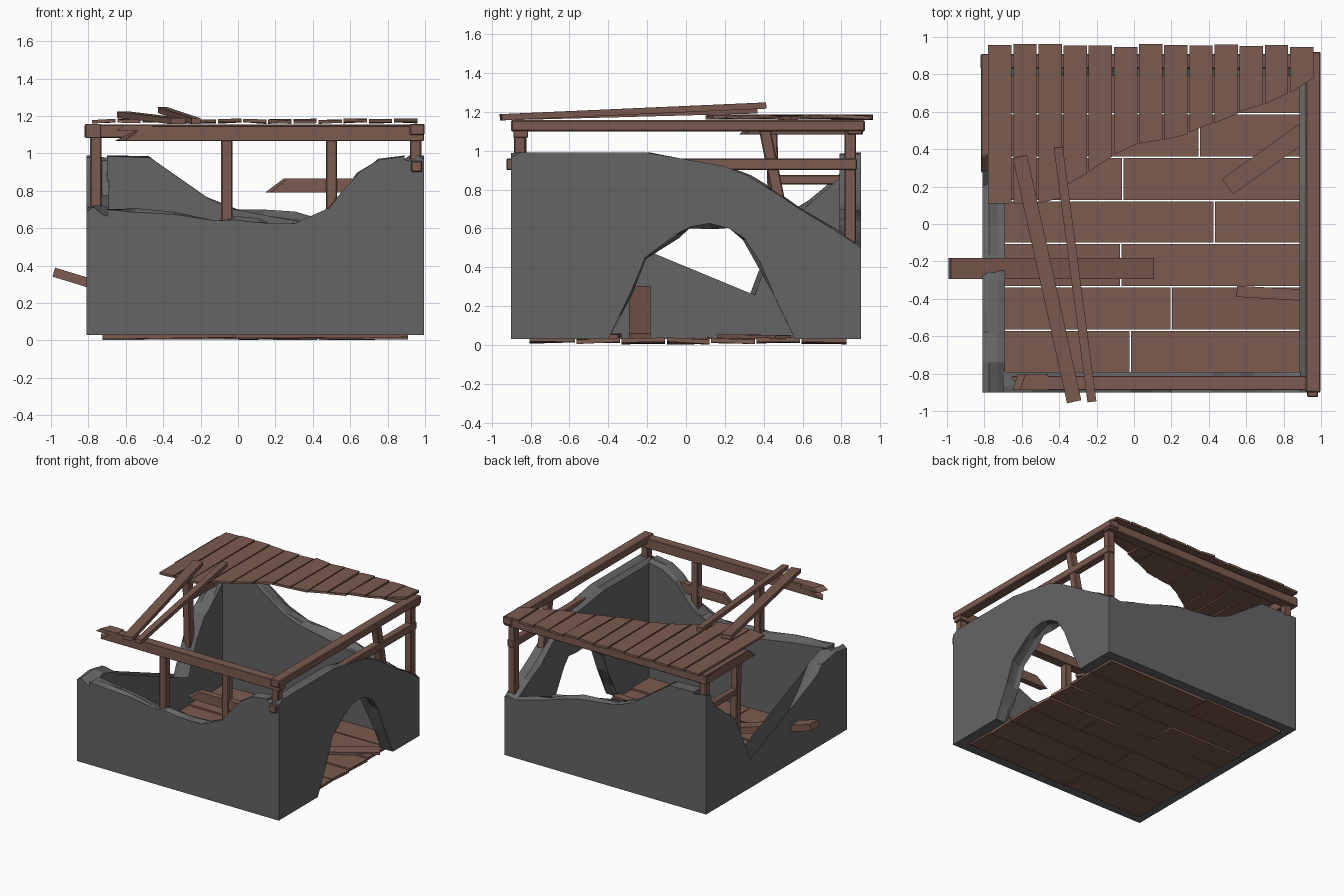
import bpy, bmesh, random
from mathutils import Vector

random.seed(4)


def material(name, rgb):
    m = bpy.data.materials.new(name)
    m.diffuse_color = (*rgb, 1)
    return m


STONE = material("stone", (0.13, 0.13, 0.13))
WOOD = material("wood", (0.20, 0.105, 0.08))


def finish(name, bm, mat):
    bmesh.ops.recalc_face_normals(bm, faces=bm.faces)
    me = bpy.data.meshes.new(name)
    bm.to_mesh(me)
    bm.free()
    ob = bpy.data.objects.new(name, me)
    me.materials.append(mat)
    bpy.context.collection.objects.link(ob)
    return ob


def wall(name, outline, place, depth=0.11, rough=0.018):
    """Ruined wall: outline of (along, z) swept through its thickness with chipped edges."""
    bm = bmesh.new()
    t0, t1 = min(p[0] for p in outline), max(p[0] for p in outline)
    rings = []
    for f, drop in ((0, 0.0), (0.3, -0.008), (0.7, 0.0), (1, 0.014)):
        ring = []
        for t, z in outline:
            if f > 0 and z > 0.04:
                z += random.uniform(-rough, rough) - drop
                if t0 < t < t1:
                    t += random.uniform(-rough, rough)
            ring.append(bm.verts.new(place(t, f * depth, min(z, 0.99))))
        rings.append(ring)
    n = len(outline)
    for a, b in zip(rings, rings[1:]):
        for i in range(n):
            j = (i + 1) % n
            bm.faces.new((a[i], a[j], b[j], b[i]))
    caps = [bm.faces.new(rings[0]), bm.faces.new(rings[-1])]
    bmesh.ops.triangulate(bm, faces=caps)
    return finish(name, bm, STONE)


def beam(name, p0, p1, w, h, up=(0, 0, 1), cut0=(0,) * 4, cut1=(0,) * 4, bevel=0.006):
    """Timber from p0 to p1; cut0/cut1 shift the four end corners inward to splinter the end."""
    p0, p1 = Vector(p0), Vector(p1)
    d = (p1 - p0).normalized()
    side = d.cross(Vector(up)).normalized()
    top = side.cross(d)
    bm = bmesh.new()
    ends = []
    for p, cut, s in ((p0, cut0, 1), (p1, cut1, -1)):
        ends.append([bm.verts.new(p + side * a * w / 2 + top * b * h / 2 + d * c * s)
                     for (a, b), c in zip(((-1, -1), (1, -1), (1, 1), (-1, 1)), cut)])
    bm.faces.new(ends[0])
    bm.faces.new(ends[1])
    for i in range(4):
        j = (i + 1) % 4
        bm.faces.new((ends[0][i], ends[0][j], ends[1][j], ends[1][i]))
    ob = finish(name, bm, WOOD)
    if bevel:
        m = ob.modifiers.new("worn_edges", "BEVEL")
        m.width, m.segments = bevel, 1
    return ob


def plank(name, x0, x1, y0, y1, z, th, skew=(0, 0), tilt=0.004):
    """Flat board; skew moves the two near corners in y, tilt makes it lie unevenly."""
    bm = bmesh.new()
    xy = [(x0, y0 + skew[0]), (x1, y0 + skew[1]), (x1, y1), (x0, y1)]
    dz = [random.uniform(-tilt, tilt) for _ in xy]
    lo = [bm.verts.new((x, y, z + d)) for (x, y), d in zip(xy, dz)]
    hi = [bm.verts.new((x, y, z + d + th)) for (x, y), d in zip(xy, dz)]
    bm.faces.new(lo)
    bm.faces.new(hi)
    for i in range(4):
        j = (i + 1) % 4
        bm.faces.new((lo[i], lo[j], hi[j], hi[i]))
    return finish(name, bm, WOOD)


# Stone walls
wall("front_wall", [(-0.70, 0.03), (0.89, 0.03), (0.89, 0.985), (0.75, 0.965), (0.65, 0.90),
     (0.56, 0.80), (0.49, 0.71), (0.42, 0.65), (0.30, 0.625), (0.2, 0.61), (0.1, 0.63),
     (-0.02, 0.645), (-0.12, 0.64), (-0.35, 0.675), (-0.55, 0.685), (-0.70, 0.70)],
     lambda t, d, z: (t, -0.90 + d, z))
wall("back_wall", [(-0.70, 0.03), (0.89, 0.03), (0.89, 0.50), (0.75, 0.54), (0.6, 0.58),
     (0.45, 0.63), (0.3, 0.665), (0.15, 0.68), (0, 0.70), (-0.13, 0.73), (-0.25, 0.80),
     (-0.4, 0.92), (-0.48, 0.985), (-0.70, 0.99)],
     lambda t, d, z: (t, 0.90 - d, z))
wall("left_wall", [(-0.9, 0.03), (0.9, 0.03), (0.9, 0.99), (0.85, 0.98), (0.8, 0.88),
     (0.72, 0.79), (0.62, 0.73), (0.55, 0.69), (0.47, 0.55), (0.38, 0.36), (0.3, 0.17),
     (0.2, 0.12), (0, 0.16), (-0.18, 0.24), (-0.3, 0.36), (-0.45, 0.52), (-0.58, 0.68),
     (-0.75, 0.71), (-0.9, 0.69)],
     lambda t, d, z: (-0.81 + d, t, z), depth=0.12)
wall("right_arch_wall", [(-0.9, 0.03), (-0.40, 0.03), (-0.36, 0.14), (-0.28, 0.28), (-0.21, 0.45),
     (-0.05, 0.57), (0.03, 0.61), (0.12, 0.625), (0.22, 0.60), (0.30, 0.55), (0.38, 0.43),
     (0.46, 0.24), (0.56, 0.03), (0.9, 0.03), (0.9, 0.50), (0.75, 0.60), (0.6, 0.69),
     (0.45, 0.79), (0.32, 0.87), (0.2, 0.92), (0, 0.955), (-0.2, 0.99), (-0.55, 0.99),
     (-0.85, 0.99), (-0.9, 0.965)],
     lambda t, d, z: (0.995 - d, t, z))

# Floor boards, each row split at one joint
joints = [-0.02, 0.20, -0.07, 0.43, -0.06, 0.35, 0.0]
edges = [-0.81, -0.567, -0.335, -0.103, 0.125, 0.358, 0.59, 0.83]
for i, j in enumerate(joints):
    for k, (a, b) in enumerate(((-0.725, j - 0.004), (j + 0.004, 0.91))):
        plank(f"floor_board_{i}_{k}", a, b, edges[i] + 0.004, edges[i + 1] - 0.004,
              0.01, 0.022, tilt=0.008)

# Posts: name, bottom, top
for name, b, t in [("front_left_post", (-0.06, -0.85, 0.6), (-0.06, -0.85, 1.08)),
                   ("front_middle_post", (0.50, -0.85, 0.65), (0.50, -0.85, 1.08)),
                   ("front_right_post", (0.95, -0.855, 0.88), (0.95, -0.855, 1.11)),
                   ("back_right_post", (0.95, 0.845, 0.44), (0.95, 0.845, 1.11)),
                   ("back_left_post", (-0.76, 0.845, 0.94), (-0.76, 0.845, 1.10)),
                   ("left_post", (-0.76, 0.46, 0.45), (-0.76, 0.44, 1.09)),
                   ("right_leaning_post", (0.95, 0.48, 0.74), (0.95, 0.405, 1.11))]:
    beam(name, b, t, 0.06, 0.06, up=(0, 1, 0))

# Top frame
beam("right_top_beam", (0.958, -0.90, 1.128), (0.958, 0.92, 1.128), 0.08, 0.058)
beam("back_top_beam", (-0.82, 0.87, 1.118), (0.995, 0.87, 1.118), 0.08, 0.072)
beam("front_top_beam", (-0.66, -0.85, 1.107), (0.995, -0.85, 1.107), 0.075, 0.08,
     cut0=(0, 0.05, 0.16, 0.19), bevel=0.003)
beam("front_beam_splinter", (-0.67, -0.845, 1.135), (-0.46, -0.845, 1.135), 0.085, 0.03,
     cut0=(0.05, 0.02, 0.06, 0.09), bevel=0)
beam("left_top_beam", (-0.775, 0.27, 1.12), (-0.775, 0.91, 1.12), 0.085, 0.075,
     cut0=(0, 0.03, 0.12, 0.09), bevel=0.004)

# Middle rails
beam("right_middle_rail", (0.955, -0.925, 0.93), (0.955, 0.88, 0.93), 0.06, 0.06)
beam("front_broken_rail", (0.145, -0.85, 0.828), (0.80, -0.85, 0.828), 0.05, 0.075,
     cut0=(0, 0.03, 0.12, 0.10), bevel=0)
beam("left_middle_rail", (-0.76, 0.43, 0.85), (-0.76, 0.82, 0.85), 0.05, 0.05)

# Roof boards: near-edge y at both sides of each board
near = [(0.11, 0.11), (0.11, 0.10), (0.11, 0.14), (0.20, 0.27), (0.28, 0.36), (0.37, 0.43),
        (0.43, 0.45), (0.45, 0.48), (0.49, 0.54), (0.54, 0.59), (0.60, 0.64), (0.64, 0.70),
        (0.70, 0.78)]
for i, (a, b) in enumerate(near):
    x = -0.78 + i * 0.1345
    plank(f"roof_board_{i}", x, x + 0.125, 0, 0.955 + random.uniform(-0.01, 0.008),
          1.163, 0.018, skew=(a, b), tilt=0.006)

# Fallen boards resting across the roof
beam("loose_board_wide", (-0.32, -0.95, 1.172), (-0.61, 0.36, 1.207), 0.078, 0.032, bevel=0)
beam("loose_board_narrow", (-0.225, -0.95, 1.172), (-0.405, 0.41, 1.232), 0.048, 0.032, bevel=0)

# Fallen beam leaning through the left breach
beam("leaning_beam", (-0.985, -0.238, 0.365), (0.10, -0.238, 0.035), 0.11, 0.05, bevel=0)

# Board scraps in the doorway
beam("scrap_board_front", (0.55, -0.36, 0.05), (0.90, -0.38, 0.045), 0.06, 0.02, bevel=0)
beam("scrap_board_back", (0.50, 0.20, 0.045), (0.92, 0.50, 0.04), 0.10, 0.02, bevel=0)
